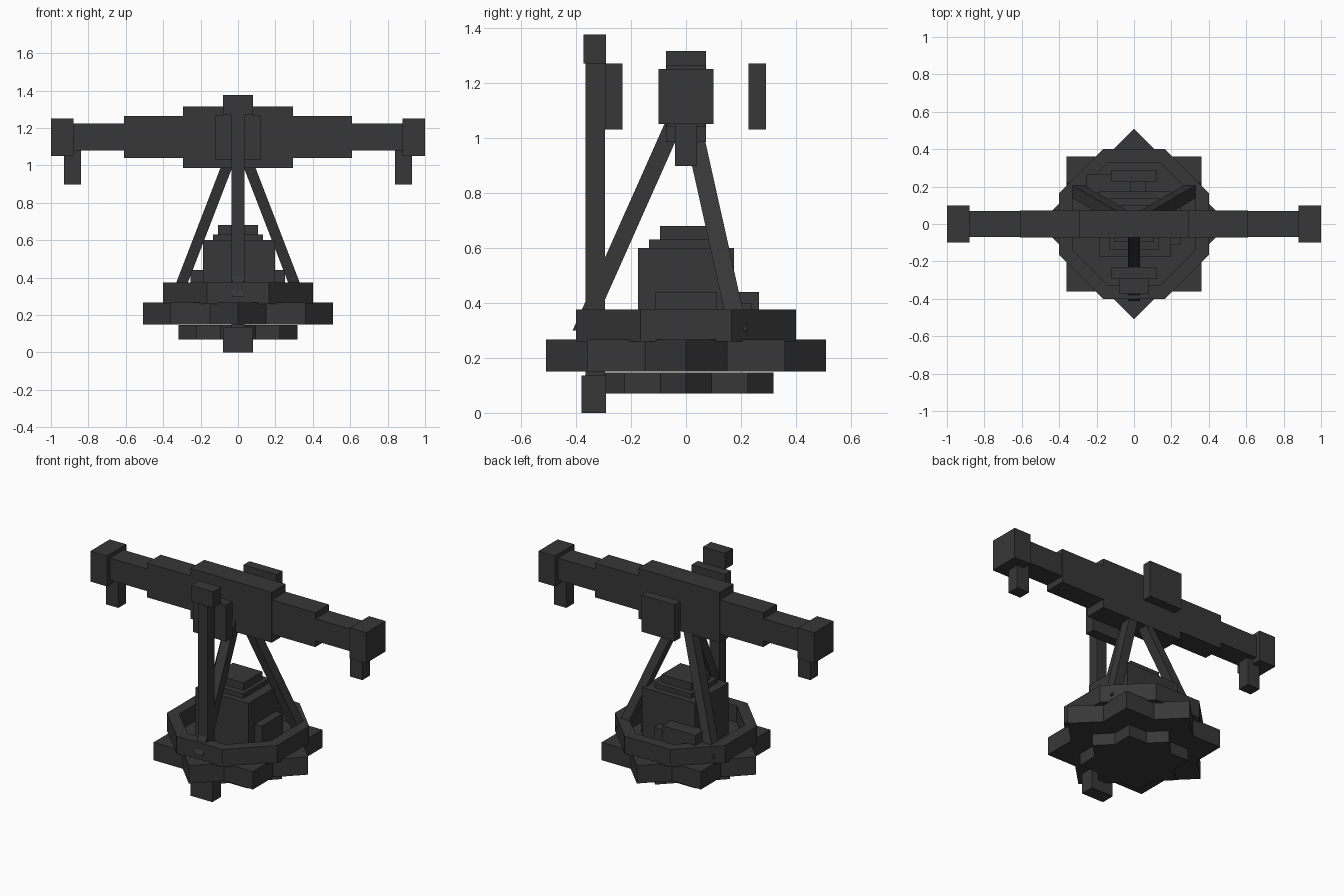
import bpy
import bmesh
from math import cos, sin, pi

if "Cube" in bpy.data.objects:
    bpy.data.objects.remove(bpy.data.objects["Cube"])

metal = bpy.data.materials.new("dark_metal")
colour = (0.038, 0.038, 0.038, 1)
metal.use_nodes = True
metal.diffuse_color = colour
metal.node_tree.nodes["Principled BSDF"].inputs["Base Color"].default_value = colour


def finish(name, bm):
    bmesh.ops.recalc_face_normals(bm, faces=bm.faces)
    mesh = bpy.data.meshes.new(name)
    bm.to_mesh(mesh)
    bm.free()
    mesh.materials.append(metal)
    obj = bpy.data.objects.new(name, mesh)
    bpy.context.collection.objects.link(obj)
    return obj


def box(name, x, y, z, lean=(0, 0)):
    """Box from (min, max) ranges; lean shifts its top end sideways."""
    bm = bmesh.new()
    bmesh.ops.create_cube(bm, size=1)
    for v in bm.verts:
        top = v.co.z > 0
        v.co = [r[0] + (c + 0.5) * (r[1] - r[0]) for c, r in zip(v.co, (x, y, z))]
        if top:
            v.co.x += lean[0]
            v.co.y += lean[1]
    return finish(name, bm)


def loop(bm, radii, z, turn=0):
    n = 8 * len(radii)
    pts = [(radii[i % len(radii)], 2 * pi * i / n + turn) for i in range(n)]
    return [bm.verts.new((r * cos(a), r * sin(a), z)) for r, a in pts]


def walls(bm, a, b):
    for i in range(len(a)):
        j = (i + 1) % len(a)
        bm.faces.new((a[i], a[j], b[j], b[i]))


def star(name, half, z0, z1):
    """Eight-pointed star: the outline of two crossed squares."""
    bm = bmesh.new()
    radii = (half / cos(pi / 4), half / cos(pi / 8))
    low, high = loop(bm, radii, z0), loop(bm, radii, z1)
    walls(bm, low, high)
    bm.faces.new(low)
    bm.faces.new(high)
    finish(name, bm)


def octagon_ring(name, outer, inner, z0, z1):
    bm = bmesh.new()
    rings = [loop(bm, (r / cos(pi / 8),), z, pi / 8)
             for r, z in ((outer, z0), (outer, z1), (inner, z1), (inner, z0))]
    for i in range(4):
        walls(bm, rings[i], rings[(i + 1) % 4])
    finish(name, bm)


# Base
star("lower_star", 0.225, 0.07, 0.147)
star("upper_star", 0.36, 0.15, 0.267)
octagon_ring("base_rim", 0.4, 0.33, 0.26, 0.375)

# Central housing
box("housing", (-0.187, 0.198), (-0.175, 0.175), (0.26, 0.6))
box("housing_step", (-0.133, 0.133), (-0.135, 0.135), (0.6, 0.63))
box("housing_cap", (-0.107, 0.107), (-0.095, 0.1), (0.63, 0.68))
box("side_panel", (0.19, 0.25), (-0.11, 0.11), (0.26, 0.44))
box("back_panel", (-0.255, -0.015), (0.165, 0.265), (0.26, 0.44))
box("back_panel_step", (-0.015, 0.065), (0.165, 0.24), (0.26, 0.4))

# Tripod legs leaning in to a point inside the beam
foot, foot_z, top_z, slope = 0.378, 0.3, 1.08, 0.445
rise = (top_z - foot_z) * slope
for name, angle in (("front_leg", -pi / 2), ("left_leg", pi / 6), ("right_leg", 5 * pi / 6)):
    c, s = cos(angle), sin(angle)
    box(name, (foot * c - 0.031, foot * c + 0.031), (foot * s - 0.034, foot * s + 0.034),
        (foot_z, top_z), (-rise * c, -rise * s))

# Front post
box("post_foot", (-0.08, 0.08), (-0.38, -0.29), (0, 0.135))
box("post", (-0.035, 0.035), (-0.365, -0.295), (0.135, 1.27))
box("post_head", (-0.08, 0.08), (-0.373, -0.29), (1.27, 1.375))

# Plates in front of and behind the beam
box("front_plate", (-0.12, 0.12), (-0.295, -0.23), (1.03, 1.27))
box("back_plate", (-0.12, 0.12), (0.228, 0.29), (1.03, 1.27))

# Stepped beam with end blocks and hanging pegs
box("beam_centre", (-0.295, 0.295), (-0.072, 0.072), (0.985, 1.315))
for side, k in (("left", 1), ("right", -1)):
    def span(a, b):
        return sorted((k * a, k * b))
    box(side + "_beam_inner", span(0.295, 0.61), (-0.071, 0.071), (1.04, 1.265))
    box(side + "_beam_outer", span(0.61, 0.9), (-0.07, 0.07), (1.08, 1.225))
    box(side + "_end_block", span(0.88, 1.0), (-0.1, 0.1), (1.05, 1.25))
    box(side + "_peg", span(0.84, 0.93), (-0.04, 0.04), (0.897, 1.1))
